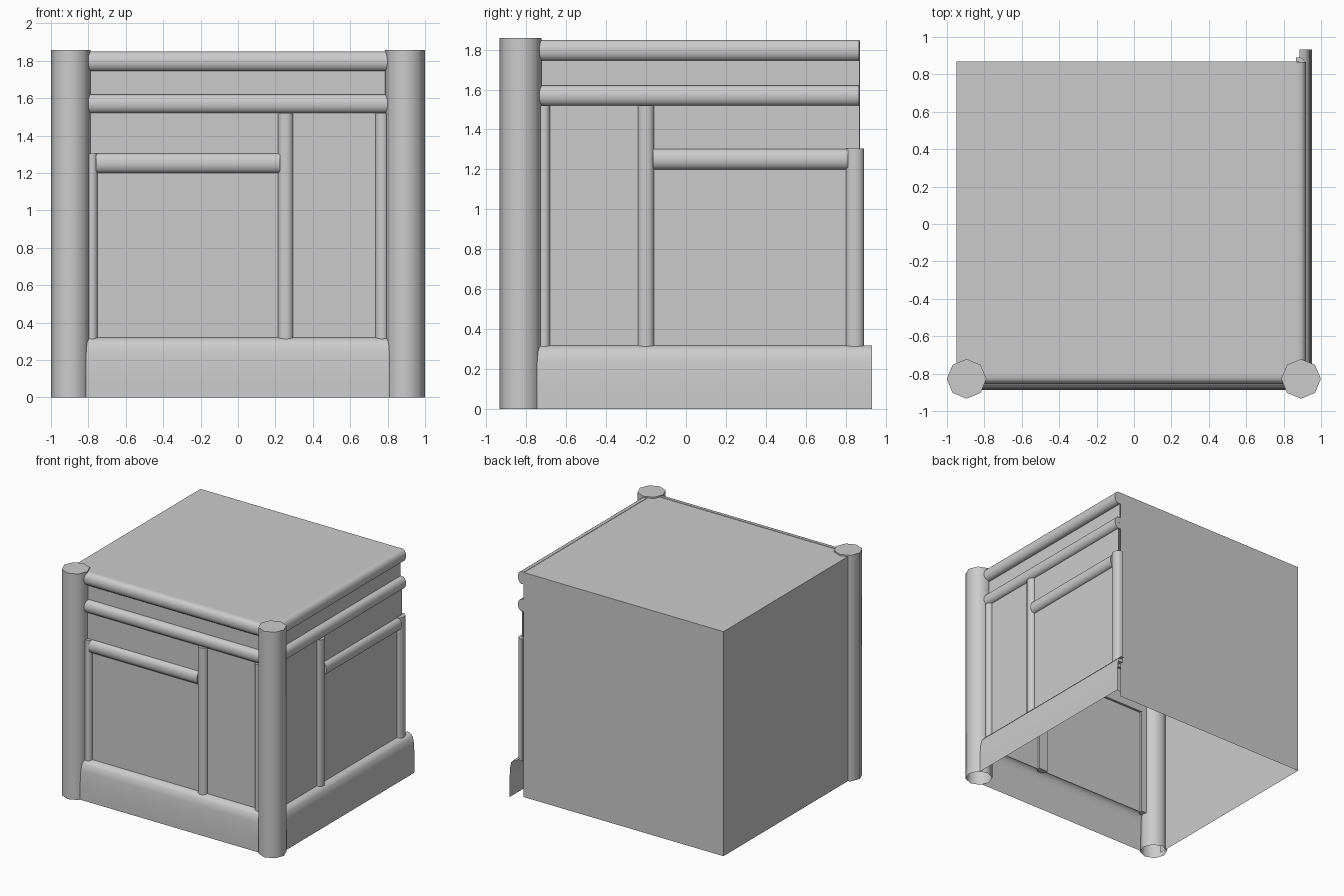
import bpy, bmesh, math
from mathutils import Vector

old = bpy.data.objects.get("Cube")
if old:
    bpy.data.objects.remove(old, do_unlink=True)

grey = bpy.data.materials.new("plain_grey")
grey.use_nodes = True
GREY = (0.6, 0.6, 0.6, 1)
grey.diffuse_color = GREY
grey.node_tree.nodes["Principled BSDF"].inputs["Base Color"].default_value = GREY

HEIGHT = 1.848
# Each decorated side maps (along, out, up) to model space
SIDES = {
    "front": (lambda a, d, z: Vector((a, -0.82 - d, z)), Vector((0, -1, 0))),
    "side": (lambda a, d, z: Vector((0.885 + d, a, z)), Vector((1, 0, 0))),
}


def finish(name, bm, smooth=None):
    mesh = bpy.data.meshes.new(name)
    bm.to_mesh(mesh)
    bm.free()
    mesh.materials.append(grey)
    obj = bpy.data.objects.new(name, mesh)
    bpy.context.collection.objects.link(obj)
    if smooth:
        bpy.ops.object.select_all(action="DESELECT")
        obj.select_set(True)
        bpy.context.view_layer.objects.active = obj
        bpy.ops.object.shade_smooth_by_angle(angle=math.radians(smooth))
    return obj


def sweep(name, start, end, closed, outward, smooth=None):
    """Bridge two matching profiles; closed ones are capped."""
    bm = bmesh.new()
    a = [bm.verts.new(p) for p in start]
    b = [bm.verts.new(p) for p in end]
    n = len(a)
    for i in range(n if closed else n - 1):
        j = (i + 1) % n
        bm.faces.new((a[i], a[j], b[j], b[i]))
    if closed:
        bm.faces.new(a)
        bm.faces.new(b)
        bmesh.ops.recalc_face_normals(bm, faces=bm.faces)
    else:
        bm.normal_update()
        if sum(f.normal.dot(outward) * f.calc_area() for f in bm.faces) < 0:
            bmesh.ops.reverse_faces(bm, faces=bm.faces)
    return finish(name, bm, smooth)


# Rounded moulding section: (position across, depth out of the wall)
MOULDING = [(-1, -0.02), (-1, 0.008), (-0.75, 0.025), (-0.3, 0.035),
            (0.3, 0.035), (0.75, 0.025), (1, 0.008), (1, -0.02)]


def rail(side, name, a0, a1, z0, z1):
    at, out = SIDES[side]
    mid, half = (z0 + z1) / 2, (z1 - z0) / 2
    ends = [[at(a, d, mid + half * u) for u, d in MOULDING] for a in (a0, a1)]
    sweep(f"{side}_{name}", *ends, True, out, 50)


def stile(side, name, a0, a1, z1):
    at, out = SIDES[side]
    mid, half = (a0 + a1) / 2, (a1 - a0) / 2
    ends = [[at(mid + half * u, d * 0.9, z) for u, d in MOULDING] for z in (0.3, z1)]
    sweep(f"{side}_{name}", *ends, True, out, 50)


def strip(side, name, a0, a1, profile, smooth=None):
    at, out = SIDES[side]
    ends = [[at(a, d, z) for d, z in profile] for a in (a0, a1)]
    sweep(f"{side}_{name}", *ends, False, out, smooth)


# Plain shell: top, back and left walls, open underneath
bm = bmesh.new()
x0, x1, y0, y1 = -0.95, 0.868, -0.81, 0.87
corners = [(x0, y0), (x1, y0), (x1, y1), (x0, y1)]
low = [bm.verts.new((x, y, 0)) for x, y in corners]
top = [bm.verts.new((x, y, HEIGHT - 0.003)) for x, y in corners]
bm.faces.new(top)
for i, j in ((2, 3), (3, 0)):
    bm.faces.new((low[i], low[j], top[j], top[i]))
finish("plain_shell", bm)

# Panelled walls, with the band under the top rail set back
WALL = [(0, 0.3), (0, 1.57), (-0.014, 1.57), (-0.014, HEIGHT - 0.003)]
strip("front", "panel", -0.9, 0.885, WALL)
strip("side", "panel", -0.82, 0.868, WALL)

# Baseboards with a rounded upper edge
BASE = [(0, 0.32), (0.03, 0.315), (0.052, 0.29), (0.062, 0.24), (0.068, 0.12), (0.068, 0)]
strip("front", "baseboard", -0.815, 0.81, BASE, 60)
strip("side", "baseboard", -0.755, 0.932, BASE, 60)

# Horizontal rails
for side, a0, a1 in (("front", -0.81, 0.81), ("side", -0.745, 0.867)):
    rail(side, "top_rail", a0, a1, 1.745, HEIGHT)
    rail(side, "upper_rail", a0, a1, 1.52, 1.62)
rail("front", "middle_rail", -0.76, 0.225, 1.2, 1.305)
rail("side", "middle_rail", -0.165, 0.81, 1.2, 1.303)

# Vertical stiles
stile("front", "left_stile", -0.81, -0.75, 1.305)
stile("front", "middle_stile", 0.215, 0.295, 1.52)
stile("front", "right_stile", 0.735, 0.805, 1.52)
stile("side", "near_stile", -0.74, -0.68, 1.52)
stile("side", "middle_stile", -0.24, -0.16, 1.52)
stile("side", "far_stile", 0.80, 0.89, 1.305)

# Eight-sided corner posts, open underneath
for name, x in (("right_post", -0.895), ("left_post", 0.893)):
    bm = bmesh.new()
    rings = []
    for z in (0, 1.857):
        rings.append([bm.verts.new((x + 0.106 * math.cos(k * math.pi / 4),
                                    -0.828 + 0.106 * math.sin(k * math.pi / 4), z))
                      for k in range(8)])
    for k in range(8):
        j = (k + 1) % 8
        bm.faces.new((rings[0][k], rings[0][j], rings[1][j], rings[1][k]))
    bm.faces.new(rings[1])
    finish(name, bm, 50)
